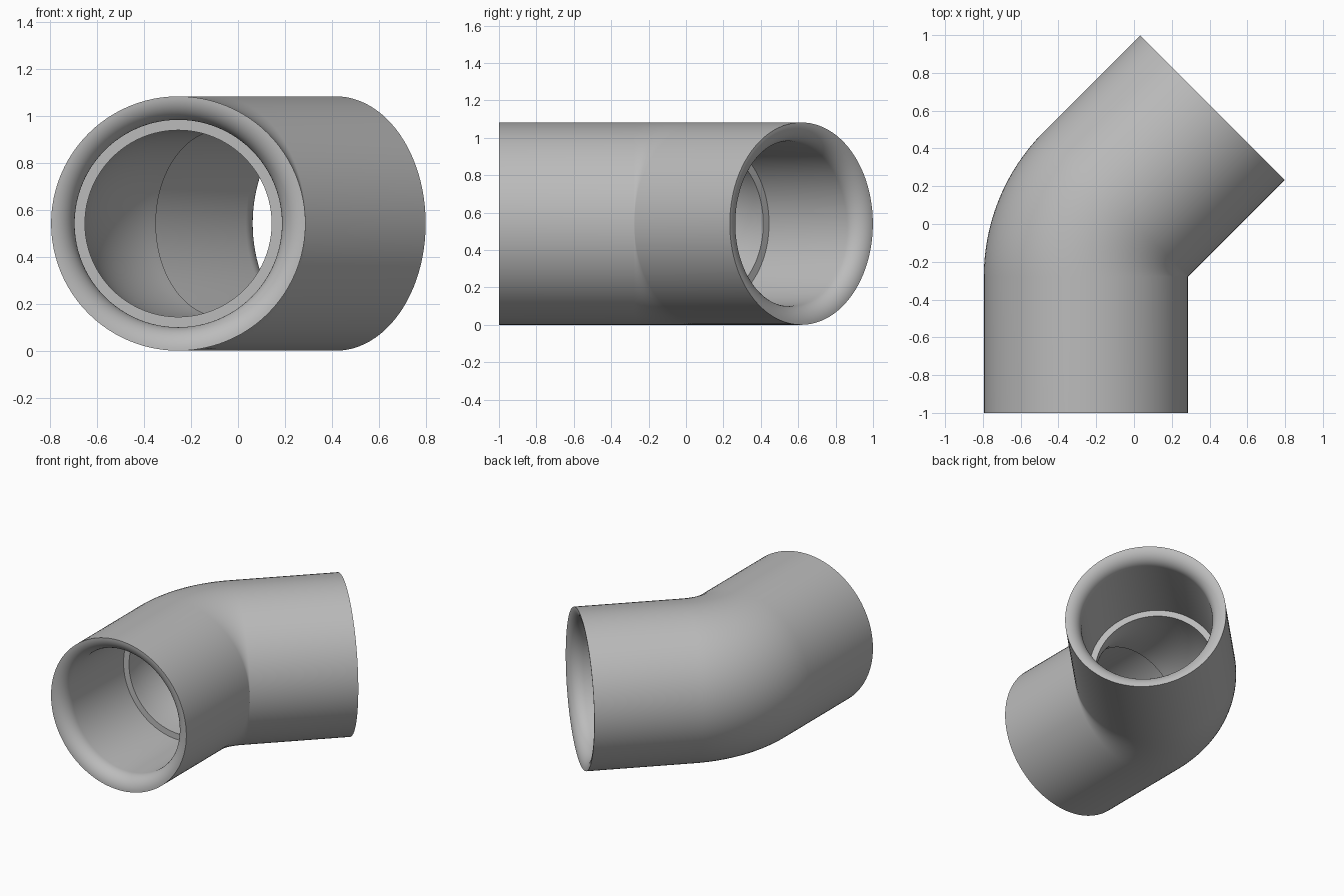
import bpy, bmesh
from math import sin, cos, pi, tan, radians
from mathutils import Vector

cube = bpy.data.objects.get("Cube")
if cube:
    bpy.data.objects.remove(cube, do_unlink=True)

OUTER, SOCKET, BORE = 0.541, 0.441, 0.397   # radii
DEPTH = 0.685                               # socket depth
LEG = 0.947                                 # mouth to corner of the centre line
BEND_R, BEND = 0.546, radians(45)
STRAIGHT = LEG - BEND_R * tan(BEND / 2)
ARC = BEND_R * BEND
TOTAL = 2 * STRAIGHT + ARC
START = Vector((-0.254, -1, OUTER))
SEGS, STEPS = 96, 24


def frame(s):
    """Centre and sideways direction at distance s along the centre line."""
    a = min(max((s - STRAIGHT) / BEND_R, 0), BEND)
    side = Vector((cos(a), -sin(a), 0))
    along = Vector((sin(a), cos(a), 0))
    pivot = START + Vector((BEND_R, STRAIGHT, 0))
    extra = min(s - STRAIGHT, 0) + max(s - STRAIGHT - ARC, 0)
    return pivot - side * BEND_R + along * extra, side


# Wall section as (distance, radius): outer skin, then mouth, socket and bore
bend = [STRAIGHT + ARC * i / STEPS for i in range(STEPS + 1)]
lip = OUTER - SOCKET
mouth = [(lip * (1 - cos(t)), OUTER - lip * sin(t))
         for t in [pi / 2 * i / 12 for i in range(13)]]
inside = mouth + [(DEPTH, SOCKET), (DEPTH, BORE)]
far_inside = [(TOTAL - s, r) for s, r in inside]
section = [(s, OUTER) for s in bend] + far_inside
section += [(s, BORE) for s in reversed(bend)] + inside[::-1]

# Sweep the closed section into rings and bridge them
bm = bmesh.new()
rings = []
for s, r in section:
    centre, side = frame(s)
    rings.append([bm.verts.new(centre + side * r * cos(t) + Vector((0, 0, r * sin(t))))
                  for t in [2 * pi * k / SEGS for k in range(SEGS)]])
for i, ring in enumerate(rings):
    nxt = rings[(i + 1) % len(rings)]
    for k in range(SEGS):
        j = (k + 1) % SEGS
        bm.faces.new((ring[k], ring[j], nxt[j], nxt[k]))
bmesh.ops.recalc_face_normals(bm, faces=bm.faces)
mesh = bpy.data.meshes.new("pipe_elbow")
bm.to_mesh(mesh)
bm.free()

# Plain grey plastic
grey = bpy.data.materials.new("grey")
grey.use_nodes = True
grey.diffuse_color = (0.5, 0.5, 0.5, 1)
grey.node_tree.nodes["Principled BSDF"].inputs["Base Color"].default_value = (0.5, 0.5, 0.5, 1)
mesh.materials.append(grey)

elbow = bpy.data.objects.new("pipe_elbow", mesh)
bpy.context.collection.objects.link(elbow)
bpy.ops.object.select_all(action='DESELECT')
elbow.select_set(True)
bpy.context.view_layer.objects.active = elbow
bpy.ops.object.shade_smooth_by_angle(angle=radians(30))
